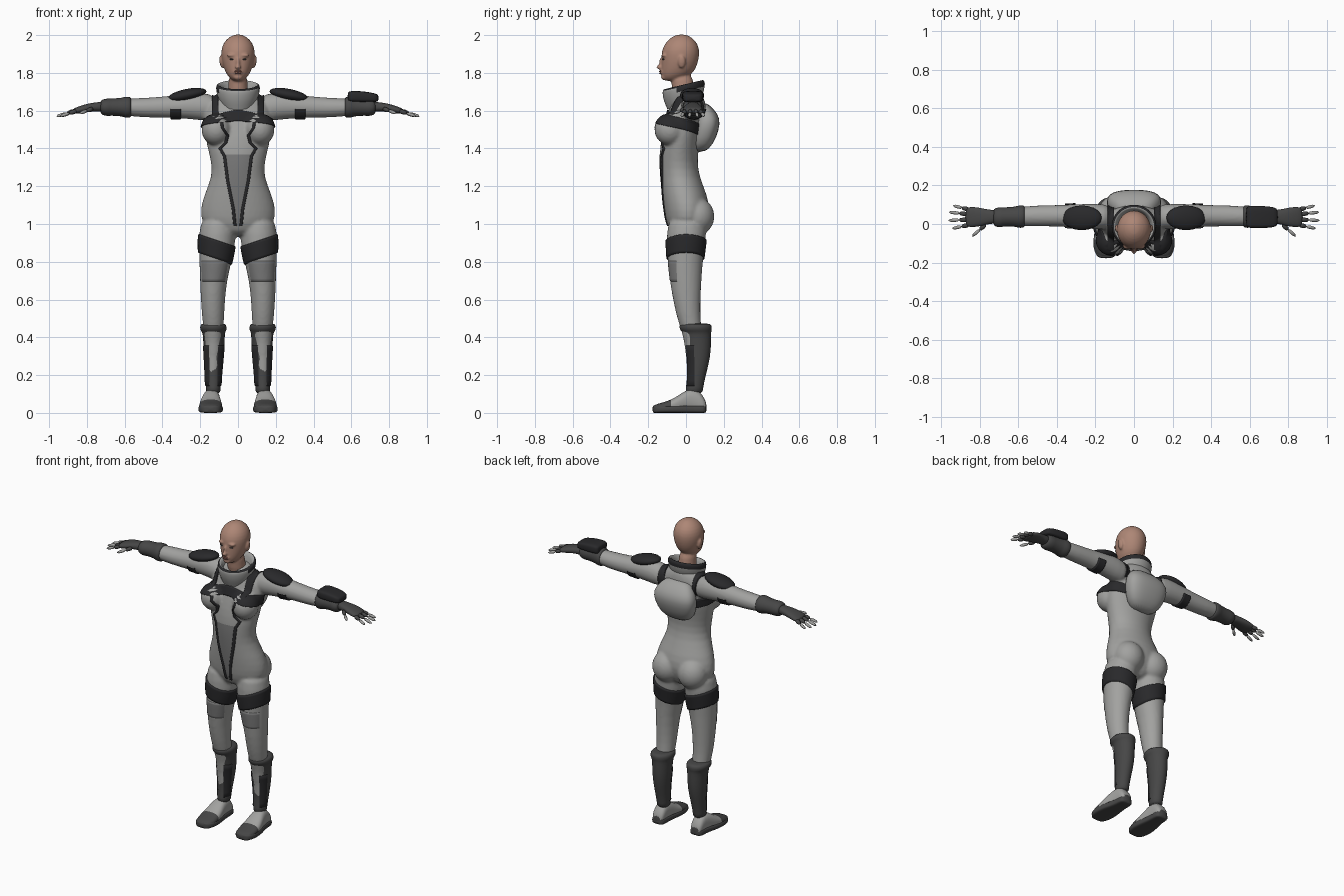
import bpy, bmesh, math
from mathutils import Vector, Matrix, Euler
from mathutils.bvhtree import BVHTree

cube = bpy.data.objects.get("Cube")
if cube:
    bpy.data.objects.remove(cube, do_unlink=True)


def material(name, r, g, b):
    m = bpy.data.materials.new(name)
    m.use_nodes = True
    m.diffuse_color = (r, g, b, 1)
    bsdf = next(n for n in m.node_tree.nodes if n.type == 'BSDF_PRINCIPLED')
    bsdf.inputs["Base Color"].default_value = (r, g, b, 1)
    bsdf.inputs["Roughness"].default_value = 0.7
    return m


SUIT = material("suit grey", .36, .36, .35)
PANEL = material("panel grey", .2, .2, .2)
DARK = material("dark grey", .062, .062, .062)
BLACK = material("strap black", .022, .022, .024)
SKIN = material("skin", .42, .24, .18)
LIP = material("lip", .3, .13, .1)


def loft(bm, rings, axis='z', s=1, n=20, k=1):
    """Skin rings of (t, a0, a1, b0, b1) along an axis; k below 1 is boxier."""
    loops = []
    for t, a0, a1, b0, b1 in rings:
        loop = []
        for i in range(n):
            c, d = math.cos(math.tau * i / n), math.sin(math.tau * i / n)
            c, d = (math.copysign(abs(v) ** k, v) for v in (c, d))
            a, b = (a0 + a1 + c * (a1 - a0)) / 2, (b0 + b1 + d * (b1 - b0)) / 2
            x, y, z = {'x': (t, a, b), 'y': (a, t, b), 'z': (a, b, t)}[axis]
            loop.append(bm.verts.new((x * s, y, z)))
        loops.append(loop)
    for p, q in zip(loops, loops[1:]):
        for i in range(n):
            j = (i + 1) % n
            bm.faces.new((p[i], p[j], q[j], q[i]))
    bm.faces.new(loops[0])
    bm.faces.new(loops[-1])


def ball(bm, centre, radii, tilt=0):
    m = Matrix.LocRotScale(Vector(centre), Euler((0, tilt, 0)), Vector(radii))
    bmesh.ops.create_uvsphere(bm, u_segments=20, v_segments=12, radius=1, matrix=m)


def rod(bm, p, q, r0, r1):
    p, q = Vector(p), Vector(q)
    m = Matrix.Translation((p + q) / 2) @ (q - p).to_track_quat('Z', 'Y').to_matrix().to_4x4()
    bmesh.ops.create_cone(bm, cap_ends=True, segments=10, radius1=r0, radius2=r1,
                          depth=(q - p).length, matrix=m)


def finish(name, bm, *mats, rule=None, subsurf=0, voxel=0, recalc=True):
    if recalc:
        bmesh.ops.recalc_face_normals(bm, faces=bm.faces)
    for f in bm.faces:
        f.smooth = True
        if rule:
            f.material_index = rule(f.calc_center_median())
    me = bpy.data.meshes.new(name)
    bm.to_mesh(me)
    bm.free()
    for m in mats:
        me.materials.append(m)
    ob = bpy.data.objects.new(name, me)
    bpy.context.collection.objects.link(ob)
    if subsurf:
        sub = ob.modifiers.new("subdivide", 'SUBSURF')
        sub.levels = sub.render_levels = subsurf
    if voxel:
        re = ob.modifiers.new("blend", 'REMESH')
        re.mode, re.voxel_size, re.use_smooth_shade = 'VOXEL', voxel, True
        sm = ob.modifiers.new("soften", 'SMOOTH')
        sm.factor, sm.iterations = .5, 4
    return ob


def surface(ob):
    bpy.context.view_layer.update()
    return BVHTree.FromObject(ob, bpy.context.evaluated_depsgraph_get())


def drape(name, tree, rows, mat, limit=.23):
    """Lay a strip on a surface; each entry is (inner origin, direction, lift)."""
    bm = bmesh.new()
    grid = []
    for row in rows:
        line = []
        for o, d, lift in row:
            hit = tree.ray_cast(o, d)
            dist = min(hit[3], limit) if hit[0] else .1
            line.append(bm.verts.new(o + d * (dist + lift)))
        grid.append(line)
    for r, (p, q) in enumerate(zip(grid, grid[1:])):
        for i in range(len(p) - 1):
            f = bm.faces.new((p[i], p[i + 1], q[i + 1], q[i]))
            f.normal_update()
            if f.normal.dot(rows[r][i][1]) < 0:
                f.normal_flip()
    return finish(name, bm, mat, recalc=False)


X, Y, Z = Vector((1, 0, 0)), Vector((0, 1, 0)), Vector((0, 0, 1))


def wrap(name, tree, centre, u, v, w, half, mat, arc=(0, math.tau),
         shift=lambda d: 0, lift=.008, limit=.23):
    """Band swept from u towards v, as wide as half on each side along w."""
    across = [(-1, -.004)] + [(i / 4 * .95, lift) for i in range(-4, 5)] + [(1, -.004)]
    rows = []
    for j in range(49):
        a = arc[0] + (arc[1] - arc[0]) * j / 48
        d = u * math.cos(a) + v * math.sin(a)
        rows.append([(Vector(centre) + w * (e * half + shift(d)), d, h) for e, h in across])
    return drape(name, tree, rows, mat, limit)


# Body suit: torso, limbs and rounded forms blended into one skin
bm = bmesh.new()
torso = [(.93, .1, -.07, .07), (1, .195, -.105, .11), (1.07, .204, -.116, .13),
         (1.15, .184, -.127, .115), (1.25, .138, -.137, .072), (1.33, .143, -.142, .06),
         (1.42, .168, -.138, .072), (1.5, .182, -.122, .088), (1.58, .18, -.1, .1),
         (1.65, .155, -.08, .1), (1.69, .1, -.07, .09), (1.72, .07, -.06, .07)]
loft(bm, [(z, -w, w, f, b) for z, w, f, b in torso])
leg = [(1.05, .02, .19, -.09, .1), (.95, .008, .21, -.104, .112), (.85, .02, .207, -.102, .094),
       (.7, .06, .202, -.088, .082), (.57, .07, .196, -.064, .076), (.48, .074, .188, -.042, .078),
       (.4, .08, .178, -.01, .09), (.2, .098, .165, .012, .082), (.06, .097, .167, -.005, .085)]
arm = [(.1, -.03, .1, 1.54, 1.68), (.2, -.028, .106, 1.548, 1.7), (.28, -.022, .104, 1.558, 1.69),
       (.4, -.012, .098, 1.563, 1.674), (.5, -.014, .098, 1.563, 1.668),
       (.6, -.01, .088, 1.573, 1.664), (.74, .005, .07, 1.595, 1.645)]
for s in (1, -1):
    loft(bm, leg, s=s)
    loft(bm, arm, 'x', s=s)
    ball(bm, (s * .115, -.085, 1.5), (.08, .084, .085))
    ball(bm, (s * .092, .06, 1.04), (.095, .092, .1))
suit = finish("body_suit", bm, SUIT, subsurf=1, voxel=.009)
skin = surface(suit)

# Head and neck
bm = bmesh.new()
loft(bm, [(1.6, -.06, .06, -.05, .07), (1.72, -.052, .052, -.078, .04), (1.81, -.05, .05, -.085, .036)])
head = [(1.755, .022, -.11, -.05), (1.775, .047, -.127, .0), (1.8, .066, -.132, .04),
        (1.84, .081, -.131, .06), (1.88, .089, -.131, .07), (1.92, .091, -.13, .073),
        (1.96, .078, -.11, .06), (1.988, .05, -.08, .03), (2.004, .018, -.045, 0)]
loft(bm, [(z, -w, w, f, b) for z, w, f, b in head])
ball(bm, (0, -.136, 1.83), (.015, .021, .013))
ball(bm, (0, -.129, 1.852), (.01, .015, .032))
ball(bm, (0, -.112, 1.778), (.026, .021, .018))
ball(bm, (0, -.126, 1.803), (.024, .014, .014))
for s in (1, -1):
    ball(bm, (s * .035, -.117, 1.893), (.026, .015, .008))
    ball(bm, (s * .088, -.022, 1.858), (.01, .02, .034), s * .15)
finish("head", bm, SKIN, subsurf=1, voxel=.006)
bm = bmesh.new()
ball(bm, (0, -.136, 1.808), (.02, .007, .005))
ball(bm, (0, -.135, 1.799), (.017, .007, .005))
finish("lips", bm, LIP)
bm = bmesh.new()
for s in (1, -1):
    ball(bm, (s * .033, -.119, 1.872), (.013, .008, .004))
finish("eyes", bm, DARK)

# Flared, tilted collar with a dark rim
bm = bmesh.new()
profile = [(-.02, 1.63), (0, 1.675), (.005, 1.705), (.008, 1.73), (-.005, 1.742), (-.022, 1.73), (-.04, 1.65)]
loops = []
for i in range(36):
    c, d = math.cos(math.tau * i / 36), math.sin(math.tau * i / 36)
    loops.append([bm.verts.new(((.11 + r) * c, -.012 + (.106 + r) * d, z + .024 * d)) for r, z in profile])
for i, p in enumerate(loops):
    q = loops[(i + 1) % len(loops)]
    for j in range(len(p) - 1):
        f = bm.faces.new((p[j], q[j], q[j + 1], p[j + 1]))
        f.material_index = int(j == 3 or (j == 2 and p[j].co.y > -.05))
finish("collar", bm, SUIT, BLACK, subsurf=1)

# Backpack
bm = bmesh.new()
pack = [(1.38, .06, .04, .1), (1.42, .115, .03, .145), (1.5, .142, .04, .176), (1.56, .145, .05, .182),
        (1.61, .11, .05, .148), (1.645, .07, .05, .105)]
loft(bm, [(z, -w, w, f, b) for z, w, f, b in pack], k=.75)
finish("backpack", bm, SUIT, subsurf=1)

# Chest band, front panel and seams
wrap("chest_band", skin, (0, -.02, 1.53), -Y, X, Z, .03, BLACK, shift=lambda d: -.045 * d.y)
seam = [(.085, 1.54), (.082, 1.51), (.055, 1.47), (.065, 1.43), (.095, 1.4), (.072, 1.36),
        (.055, 1.23), (.025, 1.08), (.014, .97)]
path = [Vector(p).lerp(Vector(q), i / 6) for p, q in zip(seam, seam[1:]) for i in range(6)]
drape("front_panel", skin, [[(Vector((x * i / 5, -.02, z)), -Y, .002) for i in range(-5, 6)]
                            for x, z in path if z < 1.37], PANEL)
edges = [(-.009, -.003), (-.007, .006), (.007, .006), (.009, -.003)]
for s, side in ((1, "left"), (-1, "right")):
    drape(side + "_seam", skin, [[(Vector((s * x + e, -.02, z)), -Y, h) for e, h in edges]
                                 for x, z in path], BLACK)
    wrap(side + "_shoulder_strap", skin, (s * .12, 0, 1.57), -Y, Z, X, .018, BLACK, arc=(0, math.pi))
    wrap(side + "_arm_strap", skin, (s * .33, .042, 1.615), -Y, -Z, X, .028, BLACK,
         arc=(.1, math.pi - .1))
    wrap(side + "_thigh_band", skin, (s * .112, 0, .865), X * s, Y, Z, .05, BLACK,
         shift=lambda d: .032 * d.x * s, limit=.12)
    wrap(side + "_thigh_patch", skin, (s * .13, 0, .75), -Y, X, Z, .055, PANEL,
         arc=(-.9, .9), lift=.002, limit=.12)

    # Shoulder pad
    bm = bmesh.new()
    ball(bm, (s * .27, .032, 1.683), (.105, .064, .032), s * .2)
    finish(side + "_shoulder_pad", bm, BLACK)

    # Boot with cuff and black shin plates
    bm = bmesh.new()
    boot = [(.1, .092, .17, -.004, .09), (.13, .092, .17, -.002, .09), (.2, .088, .174, .008, .105),
            (.3, .074, .182, .003, .132), (.4, .07, .185, -.012, .134), (.43, .067, .19, -.02, .134),
            (.438, .059, .202, -.034, .138), (.466, .06, .202, -.038, .138), (.474, .075, .187, -.024, .122)]
    loft(bm, boot, s=s)
    shin = surface(finish(side + "_boot", bm, DARK, subsurf=1))
    for label, mid in (("inner", -.95), ("outer", .95)):
        wrap(f"{side}_{label}_shin_plate", shin, (s * .13, .05, .25), -Y, X * s, Z, .11, BLACK,
             arc=(mid - .5, mid + .5), lift=.005, limit=.12)

    # Shoe and sole
    bm = bmesh.new()
    shoe = [(-.178, .12, .17, .005, .03), (-.165, .097, .193, .005, .045), (-.12, .082, .208, .005, .056),
            (-.08, .083, .206, .005, .07), (-.04, .087, .202, .005, .092), (0, .094, .19, .005, .122),
            (.05, .098, .18, .005, .132), (.09, .098, .18, .005, .095), (.11, .11, .168, .005, .05)]
    loft(bm, shoe, 'y', s, k=.8)
    finish(side + "_shoe", bm, SUIT, DARK, rule=lambda c: int(c.y < -.08 or c.z < .03), subsurf=1)
    bm = bmesh.new()
    loft(bm, [(y, a - .004, b + .004, 0, .04) for y, a, b, _, _ in shoe], 'y', s, k=.5)
    finish(side + "_sole", bm, DARK, subsurf=1)

    # Gauntlet, glove and fingers
    bm = bmesh.new()
    loft(bm, [(.565, -.01, .09, 1.57, 1.665), (.57, -.022, .098, 1.56, 1.675), (.605, -.02, .096, 1.563, 1.674),
              (.612, -.014, .09, 1.57, 1.668), (.68, -.012, .086, 1.574, 1.664), (.685, -.018, .088, 1.57, 1.666),
              (.72, -.016, .084, 1.576, 1.66), (.73, .0, .072, 1.59, 1.648)], 'x', s)
    finish(side + "_gauntlet", bm, DARK, subsurf=1)
    bm = bmesh.new()
    loft(bm, [(.7, .0, .075, 1.59, 1.652), (.75, .002, .072, 1.597, 1.644), (.8, -.014, .086, 1.592, 1.638),
              (.85, -.018, .09, 1.582, 1.62), (.875, -.01, .082, 1.584, 1.61)], 'x', s, k=.85)
    tips = bmesh.new()
    fingers = [((.85, .074, 1.6), (.94, .096, 1.57)), ((.855, .05, 1.602), (.963, .062, 1.568)),
               ((.855, .023, 1.602), (.966, .018, 1.568)), ((.85, -.004, 1.6), (.945, -.024, 1.57)),
               ((.765, .0, 1.612), (.84, -.066, 1.585))]
    for p, q in fingers:
        p, q = (Vector((s * v[0], v[1], v[2])) for v in (p, q))
        mid = p.lerp(q, .5)
        rod(bm, p, mid, .0145, .0125)
        rod(tips, p.lerp(q, .4), q, .0115, .009)
    finish(side + "_glove", bm, DARK, subsurf=1)
    finish(side + "_fingertips", tips, SUIT, subsurf=1)

# Forearm device on the left arm only
bm = bmesh.new()
loft(bm, [(.58, -.01, .085, 1.655, 1.695), (.59, -.022, .095, 1.645, 1.706), (.66, -.022, .095, 1.645, 1.704),
          (.73, -.018, .088, 1.645, 1.692), (.745, -.005, .075, 1.65, 1.682)], 'x', k=.5)
finish("left_forearm_device", bm, BLACK, subsurf=1)
